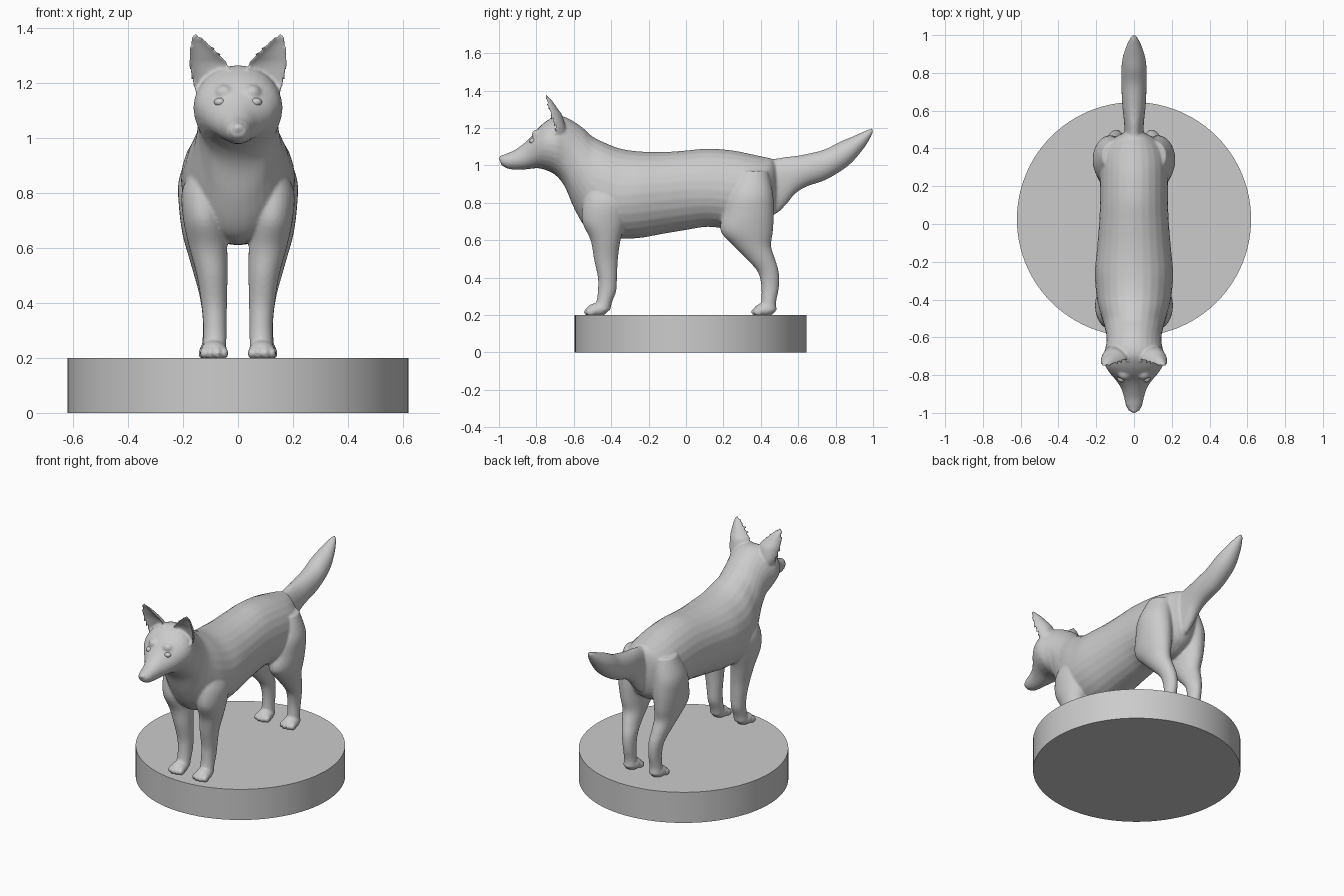
import bpy, bmesh, math
from mathutils import Matrix, Vector

N = 28  # points around each cross-section


def smooth_rows(rows, steps=5):
    """Catmull-Rom interpolation of cross-section parameters."""
    out = []
    for i in range(len(rows) - 1):
        a, b, c, d = (rows[max(i - 1, 0)], rows[i], rows[i + 1],
                      rows[min(i + 2, len(rows) - 1)])
        for s in range(steps):
            t = s / steps
            out.append([0.5 * (2 * q + (r - p) * t + (2 * p - 5 * q + 4 * r - w) * t * t
                               + (3 * q - p - 3 * r + w) * t ** 3)
                        for p, q, r, w in zip(a, b, c, d)])
    return out + [list(rows[-1])]


def loft(bm, rows, section):
    """Skin closed rings made by section(row, angle) and cap both ends."""
    rings = [[bm.verts.new(section(r, 2 * math.pi * k / N)) for k in range(N)]
             for r in smooth_rows(rows)]
    faces = [bm.faces.new(rings[0]), bm.faces.new(rings[-1][::-1])]
    for a, b in zip(rings, rings[1:]):
        for k in range(N):
            j = (k + 1) % N
            faces.append(bm.faces.new((a[k], b[k], b[j], a[j])))
    bmesh.ops.recalc_face_normals(bm, faces=faces)


def ball(bm, loc, radii):
    m = Matrix.Translation(loc) @ Matrix.Diagonal((*radii, 1))
    bmesh.ops.create_uvsphere(bm, u_segments=24, v_segments=14, radius=1, matrix=m)


def to_object(bm, name):
    me = bpy.data.meshes.new(name)
    bm.to_mesh(me)
    bm.free()
    for p in me.polygons:
        p.use_smooth = True
    ob = bpy.data.objects.new(name, me)
    bpy.context.collection.objects.link(ob)
    return ob


# Section types
def upright(r, t):            # row: y, top, widest height, bottom, half width
    y, top, mid, bot, w = r
    s = math.sin(t)
    return (w * math.cos(t), y, mid + s * ((top - mid) if s > 0 else (mid - bot)))


def level(side):              # row: z, x, y, x radius, y radius
    return lambda r, t: (side * (r[1] + r[3] * math.cos(t)), r[2] + r[4] * math.sin(t), r[0])


def cupped(side):             # row: z, x, rim y, half width, depth
    def f(r, t):
        s = math.sin(t)
        depth = r[4] * (s if s > 0 else -0.55 * s)
        return (side * (r[1] + r[3] * math.cos(t)), r[2] + depth, r[0])
    return f


TORSO_AND_HEAD = [
    (.49, 1.0, .9, .8, .04), (.46, 1.035, .9, .72, .10), (.42, 1.045, .86, .68, .15),
    (.35, 1.06, .86, .645, .175), (.25, 1.08, .86, .655, .18), (.12, 1.09, .87, .672, .18),
    (0, 1.08, .87, .655, .185), (-.12, 1.072, .86, .635, .195), (-.25, 1.075, .85, .612, .207),
    (-.35, 1.09, .84, .61, .202), (-.43, 1.12, .86, .615, .19), (-.5, 1.155, .89, .635, .17),
    (-.55, 1.2, .96, .685, .155), (-.6, 1.235, 1.05, .775, .145), (-.65, 1.26, 1.1, .89, .15),
    (-.7, 1.262, 1.11, .95, .162), (-.75, 1.235, 1.115, .975, .152),
    (-.79, 1.2, 1.1, .985, .128), (-.83, 1.152, 1.07, .982, .094),
    (-.87, 1.115, 1.045, .978, .068), (-.92, 1.08, 1.03, .978, .052),
    (-.96, 1.063, 1.025, .985, .043), (-.99, 1.05, 1.025, 1.005, .027)]
TAIL = [
    (.40, 1.04, .93, .80, .05), (.47, 1.035, .92, .74, .05), (.53, 1.045, .94, .785, .052),
    (.58, 1.05, .96, .845, .057), (.64, 1.06, .975, .885, .063), (.74, 1.085, 1.005, .92, .067),
    (.82, 1.125, 1.045, .965, .067), (.88, 1.15, 1.08, 1.01, .06),
    (.93, 1.172, 1.12, 1.065, .045), (.97, 1.19, 1.155, 1.12, .028),
    (1.0, 1.2, 1.188, 1.175, .01)]
FRONT_LEG = [
    (.88, .115, -.43, .06, .10), (.8, .125, -.43, .08, .12), (.7, .122, -.44, .077, .115),
    (.6, .108, -.43, .069, .08), (.5, .094, -.428, .056, .064), (.4, .087, -.42, .047, .051),
    (.33, .084, -.422, .043, .049), (.27, .084, -.437, .042, .042), (.225, .086, -.45, .044, .045)]
HIND_LEG = [
    (.97, .1, .36, .07, .08), (.85, .125, .345, .09, .12), (.75, .125, .335, .09, .135),
    (.65, .122, .325, .08, .14), (.57, .115, .355, .065, .1), (.5, .107, .4, .053, .076),
    (.43, .097, .44, .044, .056), (.35, .092, .45, .037, .047), (.27, .092, .442, .037, .04),
    (.225, .092, .44, .042, .046)]
EAR = [
    (1.15, .10, -.70, .045, .06), (1.2, .108, -.718, .06, .075), (1.265, .107, -.735, .072, .075),
    (1.3, .12, -.745, .06, .062), (1.34, .138, -.757, .038, .046), (1.365, .15, -.761, .021, .026),
    (1.38, .154, -.763, .008, .014)]

# Animal: overlapping volumes fused into one skin
bm = bmesh.new()
loft(bm, TORSO_AND_HEAD, upright)
loft(bm, TAIL, upright)
ball(bm, (0, -.976, 1.036), (.025, .026, .02))            # nose
for side in (1, -1):
    loft(bm, FRONT_LEG, level(side))
    loft(bm, HIND_LEG, level(side))
    loft(bm, EAR, cupped(side))
    ball(bm, (side * .05, -.79, 1.165), (.035, .035, .028))   # brow
    for x, y in ((.087, -.475), (.092, .42)):                 # paws and toes
        ball(bm, (side * x, y, .228), (.048, .058, .036))
        for dx, dy in ((-.038, -.034), (-.014, -.046), (.014, -.046), (.038, -.034)):
            ball(bm, (side * (x + dx), y + dy, .217), (.014, .026, .021))
fox = to_object(bm, "fox")
skin = fox.modifiers.new("skin", 'REMESH')
skin.mode = 'VOXEL'
skin.voxel_size = 0.007
skin.use_smooth_shade = True
soften = fox.modifiers.new("soften", 'SMOOTH')
soften.factor = 0.5
soften.iterations = 5

# Eyes
bm = bmesh.new()
for side in (1, -1):
    ball(bm, (side * .066, -.817, 1.13), (.021, .021, .016))
to_object(bm, "eyes")

# Round base
bpy.ops.mesh.primitive_cylinder_add(vertices=96, radius=.62, depth=.2, location=(0, .025, .1))
base = bpy.context.object
base.name = "round_base"
bpy.ops.object.shade_smooth_by_angle(angle=math.radians(30))
